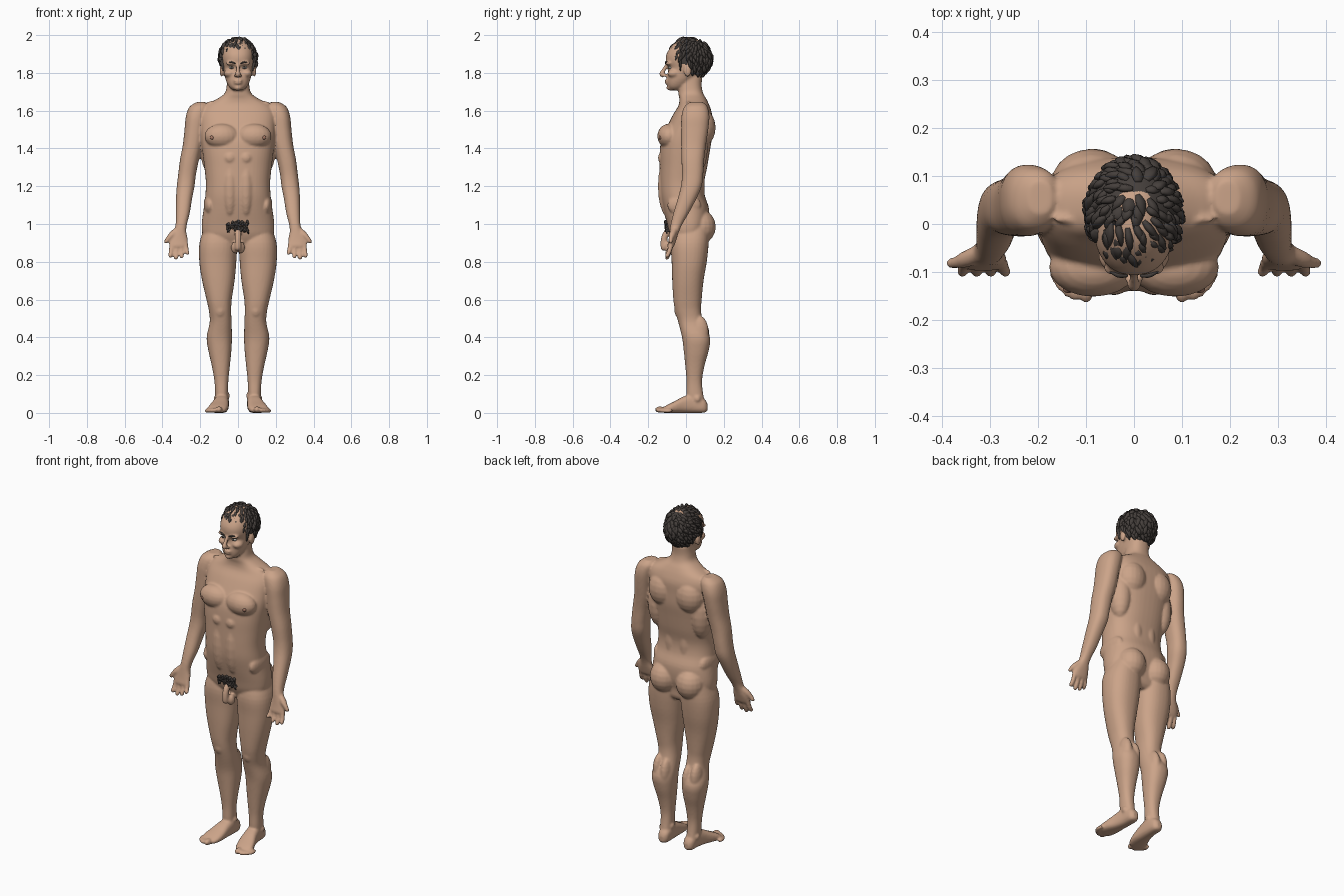
import bpy, bmesh, math, random
from mathutils import Vector, Matrix

random.seed(4)


def material(name, rgb):
    m = bpy.data.materials.new(name)
    m.diffuse_color = (*rgb, 1)
    return m


SKIN = material("skin", (0.60, 0.37, 0.25))
HAIR = material("dark_hair", (0.06, 0.05, 0.045))
NIPPLE = material("areola", (0.38, 0.19, 0.13))
EYE = material("eye_white", (0.7, 0.67, 0.62))


def smooth_rows(rows, steps=4):
    """Catmull-Rom interpolation of rows of numbers."""
    out = []
    for i in range(len(rows) - 1):
        p = [rows[max(0, min(len(rows) - 1, i + k))] for k in (-1, 0, 1, 2)]
        for j in range(steps):
            t = j / steps
            out.append([0.5 * (2 * b + (c - a) * t + (2 * a - 5 * b + 4 * c - d) * t * t
                               + (3 * b - a - 3 * c + d) * t ** 3) for a, b, c, d in zip(*p)])
    return out + [list(rows[-1])]


def bridge(bm, rings):
    vs = [[bm.verts.new(p) for p in r] for r in rings]
    n = len(vs[0])
    for a, b in zip(vs, vs[1:]):
        for i in range(n):
            bm.faces.new((a[i], a[(i + 1) % n], b[(i + 1) % n], b[i]))
    bm.faces.new(vs[0][::-1])
    bm.faces.new(vs[-1])


def loft(bm, rows, s=1, axis="z", e=2.3, n=32):
    """Rows are x, y, z, half width, half depth (or half height along y)."""
    rings = []
    for x, y, z, a, b in smooth_rows(rows):
        ring = []
        for i in range(n):
            t = math.tau * i / n
            c, q = math.cos(t), math.sin(t)
            u = a * math.copysign(abs(c) ** (2 / e), c)
            v = b * math.copysign(abs(q) ** (2 / e), q)
            ring.append((s * (x + u), y + v, z) if axis == "z" else (s * (x + u), y, z + v))
        rings.append(ring)
    bridge(bm, rings)


def tube(bm, rows, s=1, n=10, flat=1.0, steps=4):
    """Round tube through x, y, z, radius rows."""
    rows = smooth_rows(rows, steps)
    pts = [Vector((s * r[0], r[1], r[2])) for r in rows]
    rings = []
    for i, p in enumerate(pts):
        d = (pts[min(i + 1, len(pts) - 1)] - pts[max(i - 1, 0)]).normalized()
        u = d.cross(Vector((0.3, 1, 0.2))).normalized()
        v = d.cross(u)
        rings.append([p + rows[i][3] * (u * math.cos(math.tau * k / n) + v * flat * math.sin(math.tau * k / n))
                      for k in range(n)])
    bridge(bm, rings)


def blob(bm, c, r, s=1, seg=20):
    m = Matrix.Translation((s * c[0], c[1], c[2])) @ Matrix.Diagonal((*r, 1))
    bmesh.ops.create_uvsphere(bm, u_segments=seg, v_segments=seg // 2, radius=1, matrix=m)


def finish(bm, name, mat):
    bmesh.ops.recalc_face_normals(bm, faces=bm.faces)
    for f in bm.faces:
        f.smooth = True
    me = bpy.data.meshes.new(name)
    bm.to_mesh(me)
    bm.free()
    me.materials.append(mat)
    ob = bpy.data.objects.new(name, me)
    bpy.context.collection.objects.link(ob)
    return ob


body = bmesh.new()
# torso and neck
loft(body, [(0, .02, .865, .10, .06), (0, .02, .89, .15, .08), (0, .01, .94, .185, .095), (0, .01, 1.0, .192, .11),
            (0, 0, 1.08, .182, .122), (0, -.018, 1.15, .173, .118), (0, -.022, 1.22, .17, .118),
            (0, -.014, 1.30, .178, .126), (0, -.007, 1.38, .188, .132), (0, .003, 1.45, .196, .133),
            (0, .02, 1.52, .2, .118), (0, .035, 1.58, .2, .103), (0, .042, 1.625, .178, .083),
            (0, .037, 1.66, .115, .072), (0, .026, 1.69, .072, .066), (0, .022, 1.73, .06, .061),
            (0, .028, 1.78, .056, .058)], e=2.4, n=48)
# head
loft(body, [(0, -.052, 1.708, .025, .03), (0, -.05, 1.725, .046, .045), (0, -.035, 1.755, .062, .065),
            (0, -.012, 1.79, .072, .086), (0, .006, 1.825, .078, .098), (0, .002, 1.86, .083, .108),
            (0, .005, 1.90, .084, .108), (0, .012, 1.94, .073, .09), (0, .015, 1.97, .045, .06),
            (0, .015, 1.982, .02, .03)])
tube(body, [(0, -.098, 1.848, .009), (0, -.118, 1.815, .011), (0, -.127, 1.793, .015), (0, -.118, 1.781, .009)])
blob(body, (0, -.102, 1.759), (.025, .012, .007))
blob(body, (0, -.1, 1.746), (.021, .012, .008))
blob(body, (0, -.082, 1.722), (.024, .022, .016))
# pelvic anatomy
tube(body, [(0, -.085, .975, .018), (0, -.11, .94, .018), (0, -.118, .90, .018), (0, -.116, .87, .017),
            (0, -.114, .86, .009)])

for s in (1, -1):
    # arm
    loft(body, [(.195, .055, 1.645, .025, .035), (.205, .052, 1.62, .052, .062), (.22, .05, 1.57, .056, .074),
                (.23, .046, 1.50, .053, .072), (.24, .04, 1.42, .052, .066), (.257, .036, 1.34, .05, .06),
                (.27, .035, 1.26, .047, .056), (.277, .028, 1.2, .047, .055), (.285, .008, 1.14, .043, .05),
                (.292, -.025, 1.06, .037, .041), (.3, -.05, 1.0, .03, .031), (.307, -.062, .96, .033, .025),
                (.313, -.071, .92, .047, .021), (.314, -.08, .885, .047, .018), (.314, -.083, .875, .04, .012)], s)
    # fingers and thumb
    for bx, tx, tz in ((.351, .358, .823), (.326, .328, .812), (.301, .298, .819), (.278, .268, .838)):
        tube(body, [(bx, -.076, .905, .013), (.5 * (bx + tx), -.088, .5 * (.89 + tz), .0125),
                    (tx, -.101, tz + .008, .0115), (tx, -.104, tz - .001, .006)], s)
    tube(body, [(.325, -.062, .965, .018), (.35, -.073, .942, .018), (.37, -.08, .922, .013),
                (.382, -.082, .905, .011), (.385, -.083, .898, .006)], s)
    # leg
    loft(body, [(.10, .03, .99, .075, .09), (.105, .02, .9, .099, .1), (.107, .017, .8, .098, .093),
                (.104, .01, .7, .086, .083), (.1, .008, .6, .067, .075), (.095, .011, .54, .059, .069),
                (.092, .025, .48, .058, .066), (.099, .053, .4, .067, .074), (.096, .054, .33, .061, .066),
                (.091, .047, .25, .048, .051), (.088, .044, .17, .037, .041), (.087, .047, .1, .034, .044),
                (.086, .055, .05, .034, .046)], s)
    # foot and toes
    loft(body, [(.083, .114, .03, .014, .018), (.083, .095, .038, .031, .037), (.084, .04, .05, .036, .05),
                (.09, -.01, .044, .041, .044), (.1, -.06, .031, .05, .031), (.109, -.1, .021, .051, .021),
                (.107, -.125, .014, .036, .013)], s, "y", 2.6)
    for x, y, r in ((.1, -.138, .0175), (.124, -.134, .0135), (.14, -.126, .0125), (.154, -.113, .012), (.165, -.097, .011)):
        blob(body, (x, y, r), (r, .028, r), s, 14)
    # muscles, joints and facial features that swell out of the base forms
    for c, r in (((.085, -.09, 1.465), (.093, .062, .066)), ((.085, .072, .985), (.083, .086, .092)),
                 ((.088, .085, 1.51), (.085, .072, .10)), ((.045, .055, 1.2), (.042, .045, .15)),
                 ((.042, -.09, 1.2), (.046, .059, .17)), ((.042, -.085, 1.35), (.05, .064, .05)),
                 ((.15, -.01, 1.1), (.032, .09, .06)), ((.14, .05, 1.4), (.06, .065, .14)),
                 ((.094, -.032, .545), (.034, .03, .045)), ((.072, .075, .41), (.031, .05, .09)),
                 ((.122, .07, .43), (.032, .05, .085)), ((.07, .004, .61), (.034, .06, .075)),
                 ((.055, .05, .09), (.012, .018, .018)), ((.117, .06, .075), (.012, .018, .018)),
                 ((.085, .01, 1.642), (.085, .013, .012)), ((.016, -.088, .875), (.021, .025, .032)),
                 ((.034, -.092, 1.85), (.032, .017, .010)), ((.045, -.065, 1.797), (.03, .034, .022)),
                 ((.012, -.113, 1.786), (.009, .011, .008)), ((.087, .008, 1.812), (.01, .021, .033))):
        blob(body, c, r, s)

figure = finish(body, "body", SKIN)
rm = figure.modifiers.new("blend", "REMESH")
rm.mode = "VOXEL"
rm.voxel_size = 0.006
rm.use_smooth_shade = True
sm = figure.modifiers.new("soften", "SMOOTH")
sm.factor = 0.5
sm.iterations = 5

# eyes, nipples and eyebrows
eyes, nipples, brows = bmesh.new(), bmesh.new(), bmesh.new()
for s in (1, -1):
    blob(eyes, (.034, -.083, 1.828), (.014, .012, .007), s)
    blob(nipples, (.137, -.136, 1.458), (.011, .008, .011), s)
    tube(brows, [(.014, -.108, 1.849, .003), (.035, -.106, 1.857, .005), (.06, -.09, 1.852, .002)], s)
    blob(brows, (.034, -.0935, 1.828), (.006, .003, .006), s)
finish(eyes, "eyes", EYE)
finish(nipples, "nipples", NIPPLE)
finish(brows, "eyebrows_and_pupils", HAIR)

# hair: a scalp cap covered with swept, tapering locks
C, R = Vector((0, .022, 1.875)), Vector((.094, .113, .108))
CROWN = Vector((.15, .45, .9)).normalized()


def hairline(y):
    if y < -.055:
        return 1.912
    return 1.845 if y < .025 else 1.782


def on_scalp(d, k=1.0):
    return C + Vector((d.x * R.x, d.y * R.y, d.z * R.z)) * k


hair = bmesh.new()
bmesh.ops.create_icosphere(hair, subdivisions=5, radius=1)
for v in hair.verts:
    v.co = on_scalp(v.co)
bmesh.ops.delete(hair, geom=[v for v in hair.verts if v.co.z < hairline(v.co.y)], context="VERTS")
N = 300
for i in range(N):
    z = 1 - 1.8 * (i + .5) / N
    a = i * 2.39996
    q = math.sqrt(1 - z * z)
    d = Vector((q * math.cos(a), q * math.sin(a), z))
    t = d - CROWN
    t = (t - d * t.dot(d)).normalized()
    t = (t + d.cross(t) * random.uniform(-.2, .9)).normalized()
    length = random.uniform(.3, .55)
    lift = random.uniform(.02, .09)
    rows = []
    for k, r in ((0, .009), (.35, .015), (.7, .011), (1, .002)):
        p = on_scalp((d + t * length * k).normalized(), .95 + lift * (.4 + k))
        rows.append((*p, r))
    if all(w[2] > hairline(w[1]) - .012 for w in rows):
        tube(hair, rows, n=6, flat=.6, steps=3)
# sideburns
for s in (1, -1):
    tube(hair, [(.084, -.03, 1.87, .012), (.081, -.03, 1.84, .01), (.077, -.03, 1.81, .004)], s, flat=.6)
finish(hair, "hair", HAIR)

# body hair patch made of small curls
patch = bmesh.new()
for i in range(70):
    x, z = random.uniform(-.055, .055), random.uniform(.965, 1.02)
    y = -.098 - .1 * (z - .96) + 1.2 * x * x
    tube(patch, [(x, y + .008, z, .006), (x + random.uniform(-.008, .008), y - .008, z - .006, .006),
                 (x * 1.08, y - .004, z - .018, .002)], n=6, steps=2)
finish(patch, "body_hair", HAIR)
